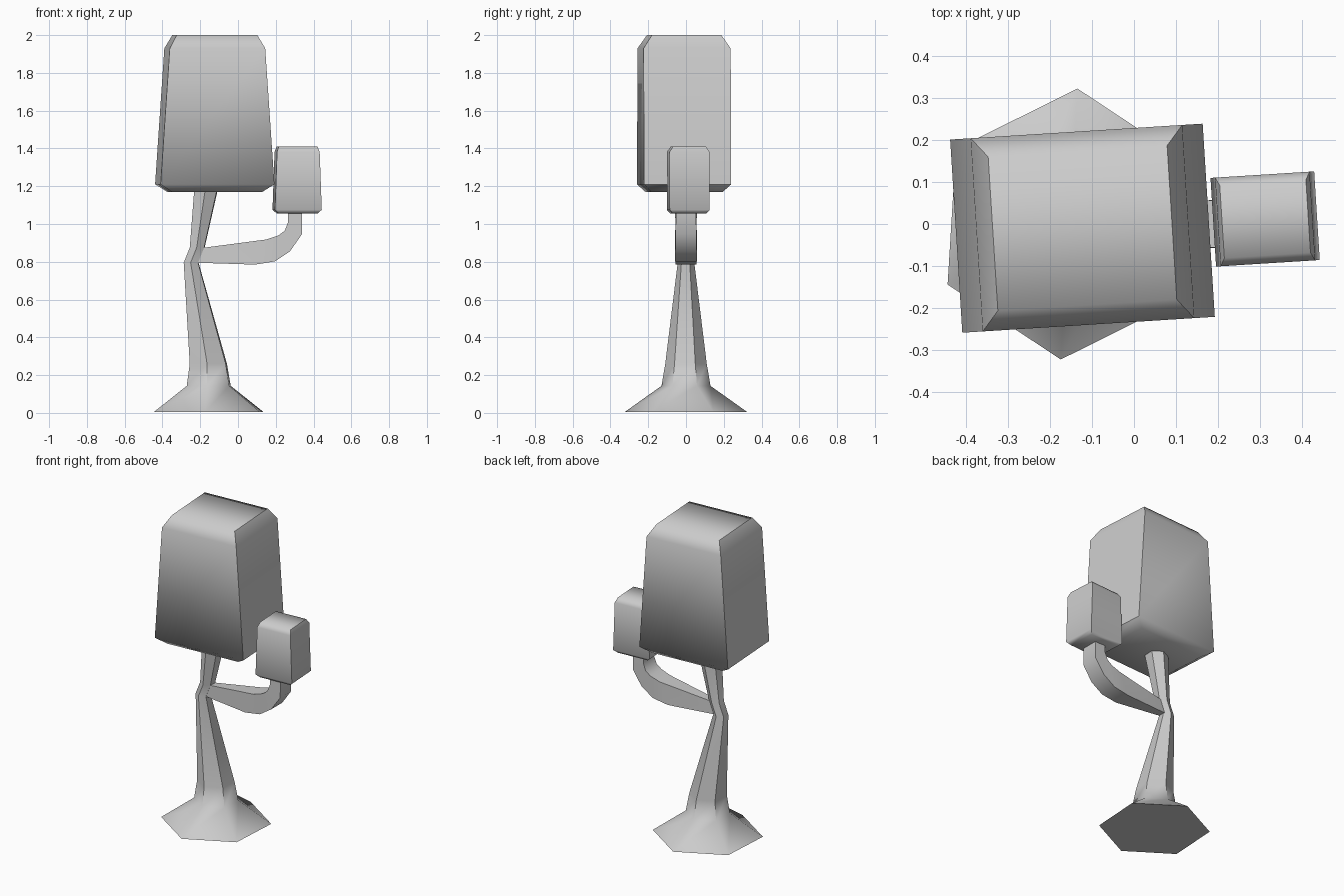
import bpy, bmesh, math
from mathutils import Vector

if "Cube" in bpy.data.objects:
    bpy.data.objects.remove(bpy.data.objects["Cube"])


def loft(name, rings, smooth_angle):
    """Skin a list of equal-sized point rings and cap both ends."""
    bm = bmesh.new()
    loops = [[bm.verts.new(p) for p in ring] for ring in rings]
    n = len(loops[0])
    for a, b in zip(loops, loops[1:]):
        for i in range(n):
            j = (i + 1) % n
            bm.faces.new((a[i], a[j], b[j], b[i]))
    bm.faces.new(loops[0][::-1])
    bm.faces.new(loops[-1])
    bmesh.ops.recalc_face_normals(bm, faces=bm.faces[:])
    mesh = bpy.data.meshes.new(name)
    bm.to_mesh(mesh)
    bm.free()
    obj = bpy.data.objects.new(name, mesh)
    bpy.context.collection.objects.link(obj)
    bpy.ops.object.select_all(action='DESELECT')
    obj.select_set(True)
    bpy.context.view_layer.objects.active = obj
    bpy.ops.object.shade_smooth_by_angle(angle=math.radians(smooth_angle))
    return obj


def hexagon(x, z, r):
    angles = [math.radians(26.5 + 60 * i) for i in range(6)]
    return [(x + r * math.cos(a), r * math.sin(a), z) for a in angles]


def foliage(name, centre, levels, turn):
    """Tapered block with chamfered top and bottom; levels are (z, half x, half y)."""
    rings = [[(sx * hx, sy * hy, z) for sx, sy in ((-1, -1), (1, -1), (1, 1), (-1, 1))]
             for z, hx, hy in levels]
    obj = loft(name, rings, 59)
    obj.location = (*centre, 0)
    obj.rotation_euler.z = math.radians(turn)
    return obj


# Trunk: flared root, slim waist and kink below the crown
trunk = [(-0.155, 0.005, 0.324), (-0.155, 0.143, 0.13), (-0.157, 0.26, 0.11),
         (-0.248, 0.795, 0.044), (-0.216, 0.875, 0.044), (-0.165, 1.21, 0.072)]
loft("trunk", [hexagon(*t) for t in trunk], 50)

# Branch: square section, (lower x, lower z, upper x, upper z, half width)
branch = [(-0.22, 0.795, -0.20, 0.872, 0.022), (0.09, 0.785, 0.15, 0.918, 0.055),
          (0.195, 0.802, 0.215, 0.94, 0.057), (0.275, 0.855, 0.248, 0.965, 0.057),
          (0.338, 0.945, 0.265, 1.01, 0.055), (0.34, 1.08, 0.265, 1.08, 0.053)]
loft("branch", [[(x0, -w, z0), (x0, w, z0), (x1, w, z1), (x1, -w, z1)]
                for x0, z0, x1, z1, w in branch], 50)

# Foliage blocks
foliage("large_crown", (-0.123, -0.01),
        [(1.17, 0.24, 0.19), (1.21, 0.302, 0.231), (1.93, 0.253, 0.231), (2.0, 0.214, 0.184)], 3.6)
foliage("small_crown", (0.313, 0.012),
        [(1.055, 0.102, 0.088), (1.075, 0.124, 0.106), (1.382, 0.113, 0.106), (1.41, 0.103, 0.087)], 3.6)
